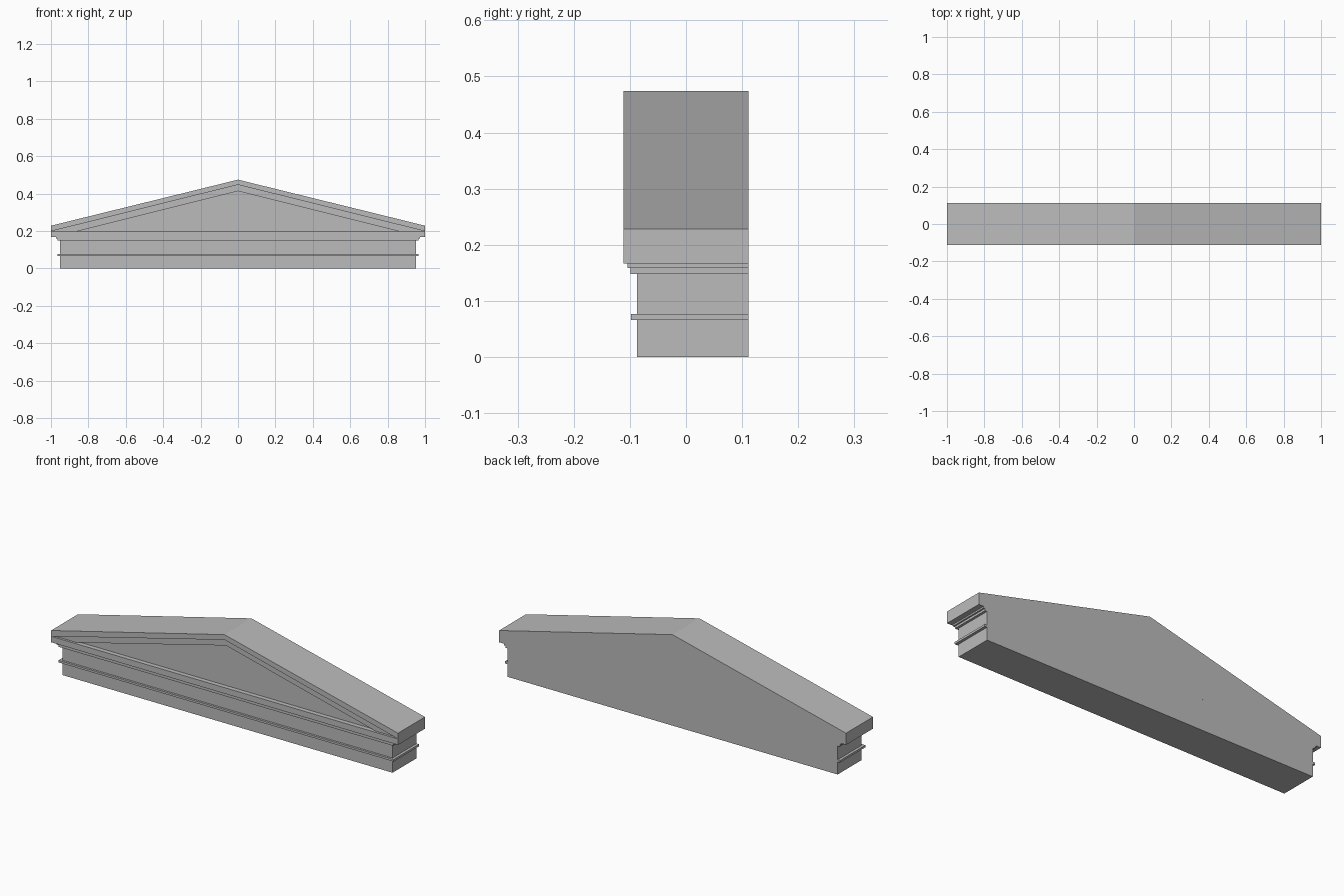
import bpy
import bmesh

old = bpy.data.objects.get("Cube")
if old:
    bpy.data.objects.remove(old, do_unlink=True)

stone = bpy.data.materials.new("grey stone")
stone.use_nodes = True
colour = (0.5, 0.5, 0.5, 1)
stone.diffuse_color = colour
stone.node_tree.nodes["Principled BSDF"].inputs["Base Color"].default_value = colour

BACK = 0.111      # shared flat back plane
FACE = -0.087     # plane of the frieze and the tympanum


def prism(name, outline, front, back):
    """Extrude an (x, z) outline from the front plane to the back plane."""
    bm = bmesh.new()
    face = bm.faces.new([bm.verts.new((x, front, z)) for x, z in outline])
    out = bmesh.ops.extrude_face_region(bm, geom=[face])
    moved = [g for g in out["geom"] if isinstance(g, bmesh.types.BMVert)]
    bmesh.ops.translate(bm, verts=moved, vec=(0, back - front, 0))
    bmesh.ops.recalc_face_normals(bm, faces=bm.faces)
    mesh = bpy.data.meshes.new(name)
    bm.to_mesh(mesh)
    bm.free()
    mesh.materials.append(stone)
    obj = bpy.data.objects.new(name, mesh)
    bpy.context.collection.objects.link(obj)
    return obj


def course(name, half, front, low, high):
    """Horizontal course of masonry reaching the back plane."""
    return prism(name, [(-half, low), (half, low), (half, high), (-half, high)], front, BACK)


def mirrored(right):
    """Complete an outline whose first and last points may lie on x = 0."""
    return right + [(-x, z) for x, z in reversed(right) if x > 0]


# Entablature: plain block, thin fillet, two bed mouldings and the cornice
course("entablature", 0.952, FACE, 0, 0.148)
course("architrave_fillet", 0.966, -0.098, 0.066, 0.077)
course("lower_bed_moulding", 0.964, -0.099, 0.148, 0.159)
course("upper_bed_moulding", 0.972, -0.104, 0.159, 0.167)
course("cornice", 1, -0.111, 0.167, 0.198)

# Gable body, its front is the recessed tympanum
prism("tympanum", mirrored([(0, 0.474), (1, 0.228), (1, 0.198)]), FACE, BACK)

# Raking mouldings stepping forward around the tympanum
prism("inner_raking_moulding",
      [(-1, 0.198), (0, 0.447), (1, 0.198), (0.86, 0.198), (0, 0.413), (-0.86, 0.198)],
      -0.099, FACE)
prism("outer_raking_cornice",
      [(-1, 0.198), (-1, 0.228), (0, 0.474), (1, 0.228), (1, 0.198), (0, 0.447)],
      -0.111, FACE)
